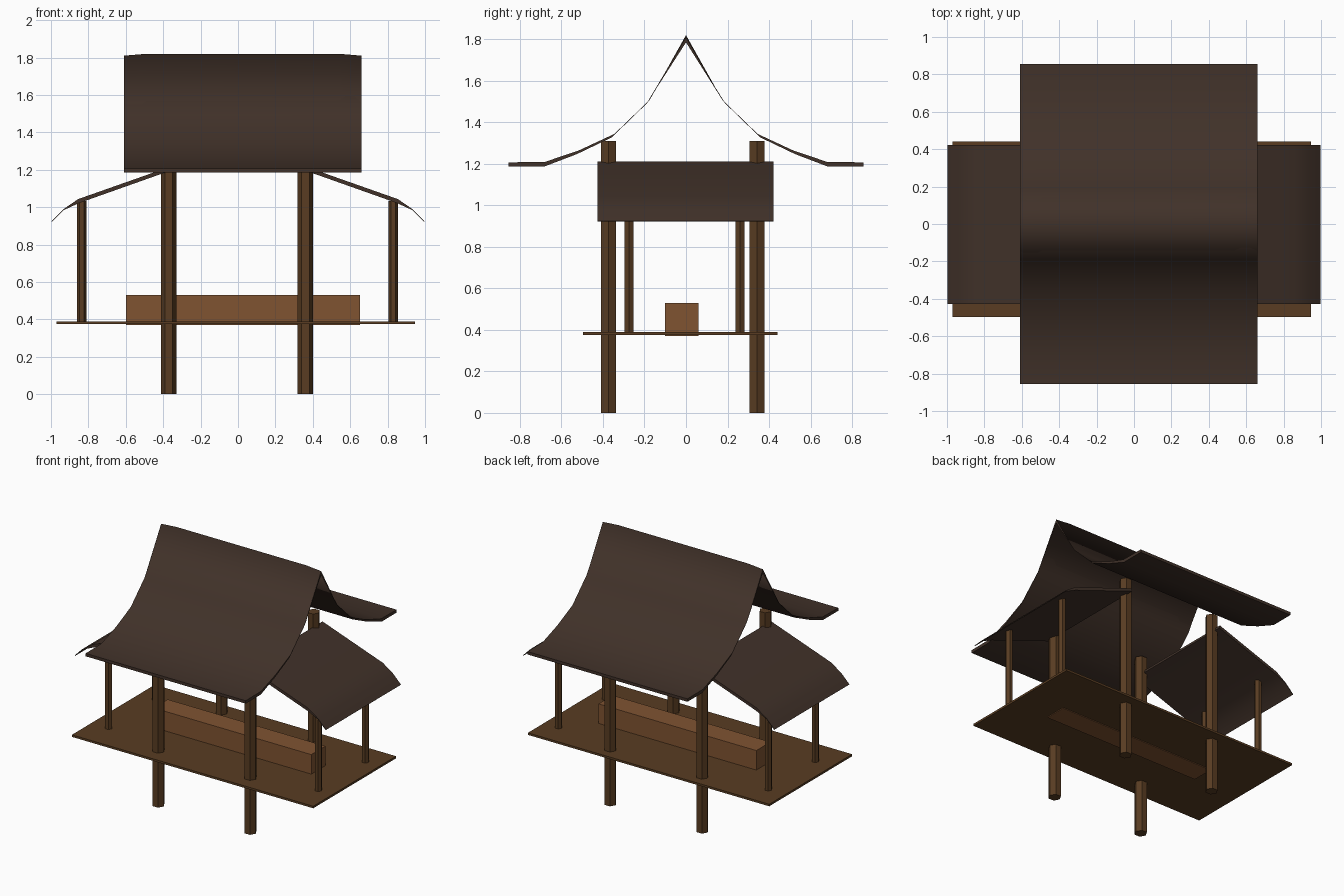
import bpy, bmesh, math
from mathutils import Matrix

if "Cube" in bpy.data.objects:
    bpy.data.objects.remove(bpy.data.objects["Cube"])


def material(name, color):
    m = bpy.data.materials.new(name)
    m.diffuse_color = (*color, 1)
    m.use_nodes = True
    m.node_tree.nodes["Principled BSDF"].inputs["Base Color"].default_value = m.diffuse_color
    return m


ROOF = material("dark roof brown", (0.052, 0.031, 0.022))
WOOD = material("timber brown", (0.100, 0.046, 0.016))
BENCH = material("warm bench brown", (0.215, 0.087, 0.031))


def add_object(name, bm, mat):
    bmesh.ops.recalc_face_normals(bm, faces=bm.faces)
    me = bpy.data.meshes.new(name)
    bm.to_mesh(me)
    bm.free()
    me.materials.append(mat)
    ob = bpy.data.objects.new(name, me)
    bpy.context.collection.objects.link(ob)
    return ob


def box(name, lo, hi, mat):
    bm = bmesh.new()
    bmesh.ops.create_cube(bm, size=1)
    for v in bm.verts:
        v.co = [(a + b) / 2 + c * (b - a) for a, b, c in zip(lo, hi, v.co)]
    add_object(name, bm, mat)


def post(name, x, y, z0, z1, r):
    # hexagonal post with a corner pointing along x
    bm = bmesh.new()
    rings = [[bm.verts.new((x + r * math.cos(i * math.pi / 3), y + r * math.sin(i * math.pi / 3), z))
              for i in range(6)] for z in (z0, z1)]
    for ring in rings:
        bm.faces.new(ring)
    for i in range(6):
        j = (i + 1) % 6
        bm.faces.new((rings[0][i], rings[0][j], rings[1][j], rings[1][i]))
    add_object(name, bm, WOOD)


def sheet(name, top, under, stations, place):
    # smooth top and under skins over a profile, closed by flat rims
    bm = bmesh.new()
    n = len(top)
    outline = top + under[::-1]
    rows = [[bm.verts.new(place(s, p, i)) for i, p in enumerate(outline)] for s in stations]
    for a, b in zip(rows, rows[1:]):
        for i in range(2 * n):
            j = (i + 1) % (2 * n)
            f = bm.faces.new((a[i], a[j], b[j], b[i]))
            f.smooth = i not in (n - 1, 2 * n - 1)
    for row in (rows[0], rows[-1]):
        for i in range(n - 1):
            bm.faces.new((row[i], row[i + 1], row[2 * n - 2 - i], row[2 * n - 1 - i]))
    add_object(name, bm, ROOF)


# Main roof: sweeping concave gable with the ridge ends dipping slightly
half_top = [(0.855, 1.207), (0.68, 1.209), (0.515, 1.265), (0.345, 1.344), (0.175, 1.508)]
half_under = [(0.855, 1.186), (0.685, 1.186), (0.525, 1.247), (0.358, 1.327), (0.19, 1.49)]
top = [(-y, z) for y, z in half_top] + [(0, 1.82)] + half_top[::-1]
under = [(-y, z) for y, z in half_under] + [(0, 1.795)] + half_under[::-1]
ridge = len(half_top)
sheet("main_roof", top, under, [-0.61, -0.49, 0.54, 0.66],
      lambda x, p, i: (x, p[0], p[1] - (0.01 if i in (ridge, 3 * ridge + 1) and abs(x) > 0.6 else 0)))

# Side roofs: mirrored sloping panels with thin drooping outer edges
top = [(0.375, 1.212), (0.855, 1.043), (0.935, 0.988), (0.998, 0.925)]
under = [(0.37, 1.192), (0.85, 1.022), (0.932, 0.984), (0.995, 0.922)]
for side, name in ((-1, "left"), (1, "right")):
    sheet(name + "_side_roof", top, under, [-0.427, 0.422],
          lambda y, p, i: (side * p[0], y, p[1]))

# Posts: four main stilts and four slim porch posts
for yi, end in enumerate(("front", "back")):
    for xi, side in enumerate(("left", "right")):
        post(f"{end}_{side}_main_post", (-0.37, 0.36)[xi], (-0.373, 0.343)[yi], 0, 1.31, 0.042)
        post(f"{end}_{side}_porch_post", (-0.835, 0.83)[xi], (-0.274, 0.26)[yi], 0.385, 1.033, 0.025)

# Floor deck and long bench
box("floor_deck", (-0.97, -0.497, 0.375), (0.945, 0.442, 0.39), WOOD)
box("long_bench", (-0.60, -0.10, 0.37), (0.652, 0.06, 0.53), BENCH)
